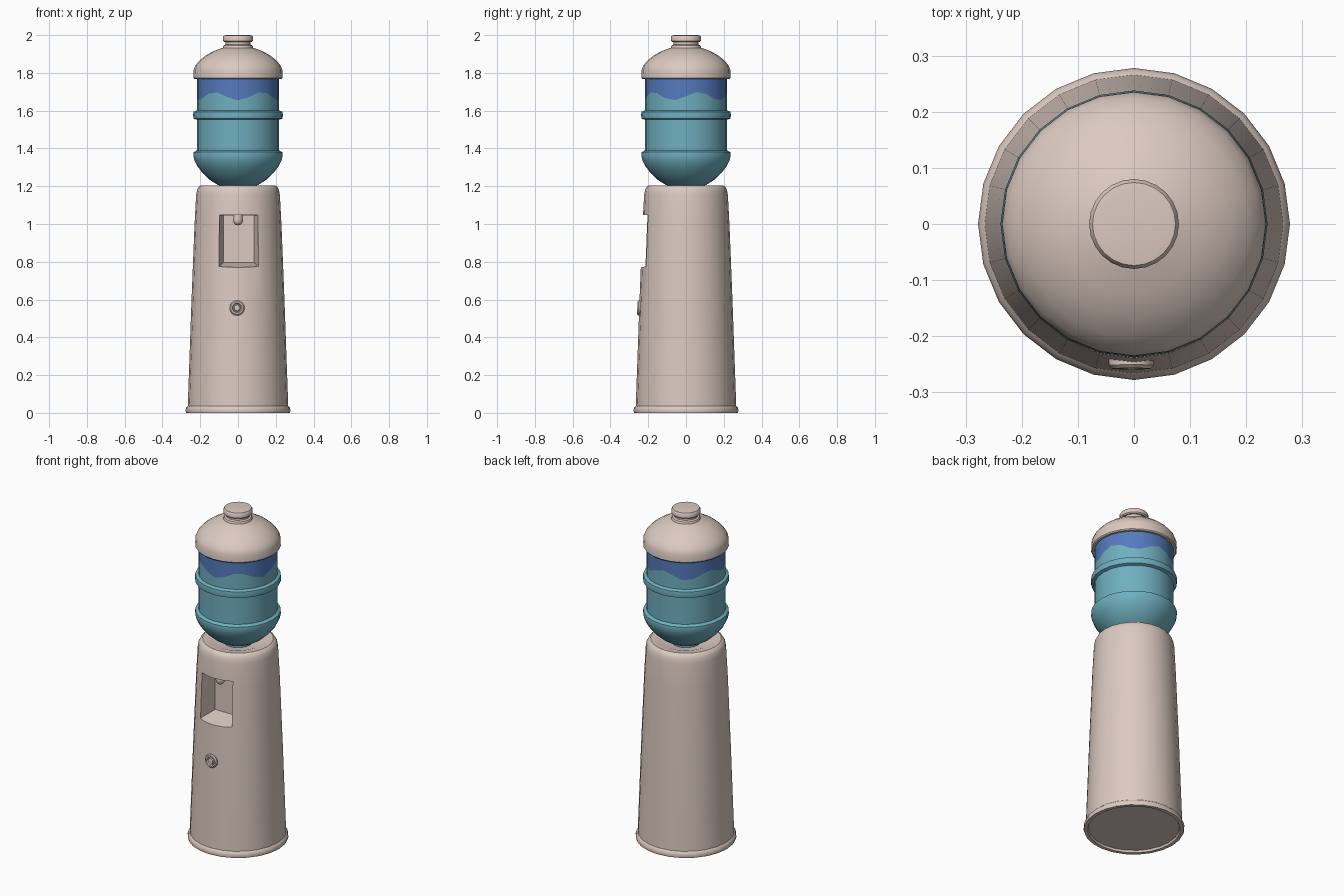
import bpy, bmesh, math
from mathutils import Matrix

if "Cube" in bpy.data.objects:
    bpy.data.objects.remove(bpy.data.objects["Cube"], do_unlink=True)

SIDES = 24


def material(name, rgb):
    m = bpy.data.materials.new(name)
    m.use_nodes = True
    m.diffuse_color = (*rgb, 1)
    m.node_tree.nodes["Principled BSDF"].inputs["Base Color"].default_value = (*rgb, 1)
    return m


cream = material("cream_plastic", (0.71, 0.59, 0.53))
teal = material("teal_water", (0.16, 0.43, 0.52))
blue = material("blue_bottle", (0.09, 0.195, 0.51))


def finish(bm, name, mats):
    bmesh.ops.recalc_face_normals(bm, faces=bm.faces)
    me = bpy.data.meshes.new(name)
    bm.to_mesh(me)
    bm.free()
    for m in mats:
        me.materials.append(m)
    ob = bpy.data.objects.new(name, me)
    bpy.context.collection.objects.link(ob)
    return ob


def smooth(ob, angle=40):
    bpy.ops.object.select_all(action="DESELECT")
    ob.select_set(True)
    bpy.context.view_layer.objects.active = ob
    bpy.ops.object.shade_smooth_by_angle(angle=math.radians(angle))


def lathe(name, profile, mats, wave=None, sides=SIDES):
    """Spin (radius, height) points round z; the ring numbered wave undulates."""
    bm = bmesh.new()
    rings = []
    for n, (r, z) in enumerate(profile):
        if r == 0:
            rings.append([bm.verts.new((0, 0, z))] * sides)
            continue
        ring = []
        for i in range(sides):
            a = math.tau * i / sides
            dz = -0.022 * math.cos(5 * (a + math.pi / 2)) if n == wave else 0
            ring.append(bm.verts.new((r * math.cos(a), r * math.sin(a), z + dz)))
        rings.append(ring)
    for n in range(len(rings) - 1):
        lo, hi = rings[n], rings[n + 1]
        for i in range(sides):
            j = (i + 1) % sides
            corners = list(dict.fromkeys((lo[i], lo[j], hi[j], hi[i])))
            face = bm.faces.new(corners)
            if wave is not None and n >= wave:
                face.material_index = 1
    return finish(bm, name, mats)


# Tapered cabinet with a foot rim and a recessed underside
cabinet = lathe("cabinet", [
    (0, 0.012), (0.25, 0.012), (0.255, 0), (0.275, 0), (0.278, 0.012),
    (0.274, 0.028), (0.266, 0.036), (0.246, 0.6), (0.23, 1.0), (0.222, 1.15),
    (0.217, 1.18), (0.208, 1.197), (0.195, 1.205), (0.15, 1.2),
    (0.11, 1.185), (0, 1.185)], [cream])

# Dispensing niche: a wedge that narrows toward the back
bm = bmesh.new()
loops = []
for y, half, low, high in ((-0.32, 0.13, 0.755, 1.05), (-0.11, 0.08, 0.795, 1.045)):
    loops.append([bm.verts.new((x + 0.004, y, z)) for x, z in
                  ((-half, low), (half, low), (half, high), (-half, high))])
front, back = loops
bm.faces.new(front)
bm.faces.new(back)
for i in range(4):
    j = (i + 1) % 4
    bm.faces.new((front[i], front[j], back[j], back[i]))
cutter = finish(bm, "niche_cutter", [cream])
cutter.hide_render = True
cut = cabinet.modifiers.new("niche", "BOOLEAN")
cut.operation = "DIFFERENCE"
cut.solver = "EXACT"
cut.object = cutter
bpy.context.view_layer.objects.active = cabinet
bpy.ops.object.modifier_apply(modifier="niche")
bpy.data.objects.remove(cutter, do_unlink=True)
smooth(cabinet, 32)

# Tap hanging from the niche ceiling
tap = lathe("tap", [
    (0, 0.993), (0.014, 0.996), (0.024, 1.008), (0.026, 1.022),
    (0.024, 1.032), (0.024, 1.055), (0, 1.055)], [cream], sides=12)
tap.location.y = -0.17
smooth(tap)

# Round button on the front, with a ring and a raised centre
button = lathe("button", [
    (0, -0.02), (0.04, -0.02), (0.04, 0.006), (0.034, 0.012), (0.026, 0.012),
    (0.022, 0.004), (0.018, 0.004), (0.015, 0.01), (0, 0.012)], [cream], sides=16)
button.data.transform(Matrix.Rotation(math.radians(88), 4, "X"))
button.location = (-0.005, -0.246, 0.555)
smooth(button)

# Bottle with two raised hoops and a wavy water line
bottle = lathe("bottle", [
    (0, 1.17), (0.08, 1.17), (0.08, 1.2), (0.105, 1.206), (0.145, 1.23),
    (0.185, 1.267), (0.215, 1.305), (0.23, 1.335), (0.237, 1.365),
    (0.235, 1.38), (0.218, 1.39), (0.218, 1.552), (0.235, 1.558),
    (0.238, 1.575), (0.235, 1.594), (0.218, 1.602), (0.218, 1.677),
    (0.218, 1.775), (0, 1.775)], [teal, blue], wave=16)
smooth(bottle)

# Domed lid
lid = lathe("lid", [
    (0, 1.768), (0.231, 1.768), (0.236, 1.774), (0.235, 1.815),
    (0.226, 1.838), (0.203, 1.866), (0.168, 1.894), (0.125, 1.917),
    (0.08, 1.933), (0.076, 1.945), (0.066, 1.95), (0.066, 1.97), (0, 1.97)], [cream])
smooth(lid)

# Stopper on the neck
stopper = lathe("stopper", [
    (0, 1.964), (0.074, 1.964), (0.08, 1.97), (0.08, 1.989),
    (0.074, 1.998), (0.06, 2.0), (0, 2.0)], [cream])
smooth(stopper)
